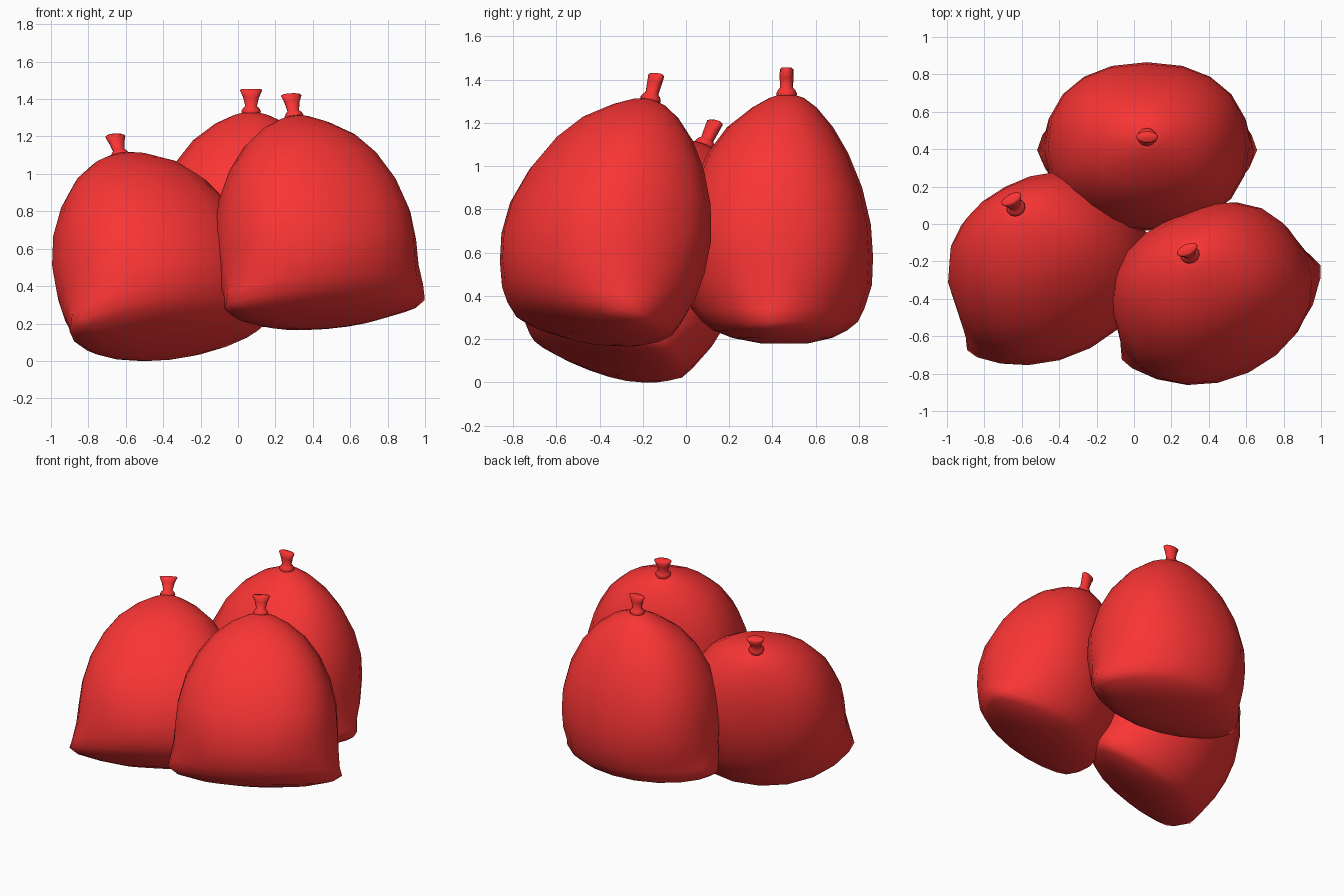
import bpy, bmesh
from math import sin, cos, pi, radians, copysign
from mathutils import Vector, Euler

if "Cube" in bpy.data.objects:
    bpy.data.objects.remove(bpy.data.objects["Cube"])

SIDES = 20
KNOT = Vector((0, 0.04, 1.15))      # top of the bag in its own frame

red = bpy.data.materials.new("red_plastic")
red.diffuse_color = (0.95, 0.035, 0.035, 1)
red.use_nodes = True
red.node_tree.nodes["Principled BSDF"].inputs["Base Color"].default_value = red.diffuse_color

# bag rings: height, half width, half depth, exponent (>1 gives pinched corners), y shift
BAG = [
    (0.000, 0.20, 0.11, 1.00, 0.03),
    (0.025, 0.38, 0.23, 1.10, 0.02),
    (0.060, 0.53, 0.31, 1.25, 0.01),
    (0.100, 0.588, 0.36, 1.35, 0.01),
    (0.160, 0.572, 0.40, 1.20, 0.00),
    (0.270, 0.555, 0.44, 1.00, -0.005),
    (0.400, 0.545, 0.45, 0.90, -0.01),
    (0.550, 0.530, 0.44, 0.86, -0.01),
    (0.720, 0.485, 0.395, 0.86, -0.005),
    (0.880, 0.405, 0.325, 0.88, 0.00),
    (1.000, 0.310, 0.245, 0.92, 0.01),
    (1.090, 0.190, 0.150, 1.00, 0.03),
    (1.135, 0.090, 0.080, 1.00, 0.04),
    (1.150, 0.035, 0.035, 1.00, 0.04),
]

# gathered end: bulging collar, tight neck, flat flared tip
TIE = [
    (-0.015, 0.045, 0.045, 1, 0),
    (0.005, 0.052, 0.048, 1, 0),
    (0.022, 0.043, 0.040, 1, 0),
    (0.032, 0.031, 0.030, 1, 0),
    (0.080, 0.043, 0.032, 1, 0),
    (0.118, 0.060, 0.031, 1, 0),
    (0.125, 0.050, 0.022, 1, 0),
]


def power(v, e):
    return copysign(abs(v) ** e, v)


def loft(name, rings, sides, offset, corner_shift=0.0):
    """Skin a stack of superellipse rings and cap both ends."""
    bm = bmesh.new()
    loops = []
    for z, w, d, e, shift in rings:
        loop = []
        for i in range(sides):
            t = 2 * pi * i / sides
            x = w * power(cos(t), min(e, 1))
            y = d * power(sin(t), e) + shift
            if e > 1:                       # corners sit slightly forward
                y -= corner_shift * cos(t) ** 4
            loop.append(bm.verts.new(Vector((x, y, z)) + offset))
        loops.append(loop)
    for a, b in zip(loops, loops[1:]):
        for i in range(sides):
            j = (i + 1) % sides
            bm.faces.new((a[i], a[j], b[j], b[i]))
    bm.faces.new(loops[0][::-1])
    bm.faces.new(loops[-1])
    for f in bm.faces:
        f.smooth = True
    mesh = bpy.data.meshes.new(name)
    bm.to_mesh(mesh)
    bm.free()
    mesh.materials.append(red)
    ob = bpy.data.objects.new(name, mesh)
    bpy.context.collection.objects.link(ob)
    return ob


# each bag: name, position of its tied top, backward tilt, roll, turn (degrees)
for name, top, tilt, roll, turn in [
    ("left_bag", (-0.63, 0.085, 1.095), 27.5, 0, 28),
    ("right_bag", (0.30, -0.165, 1.305), 15.5, -1, 25.5),
    ("back_bag", (0.07, 0.465, 1.33), 0, 0, 0),
]:
    rot = Euler((radians(-tilt), radians(roll), radians(turn)))
    loc = Vector(top) - rot.to_matrix() @ KNOT
    parts = [loft(name, BAG, SIDES, Vector((0, 0, 0)), 0.04),
             loft(name + "_tie", TIE, 12, KNOT)]
    for ob in parts:
        ob.rotation_euler = rot
        ob.location = loc
